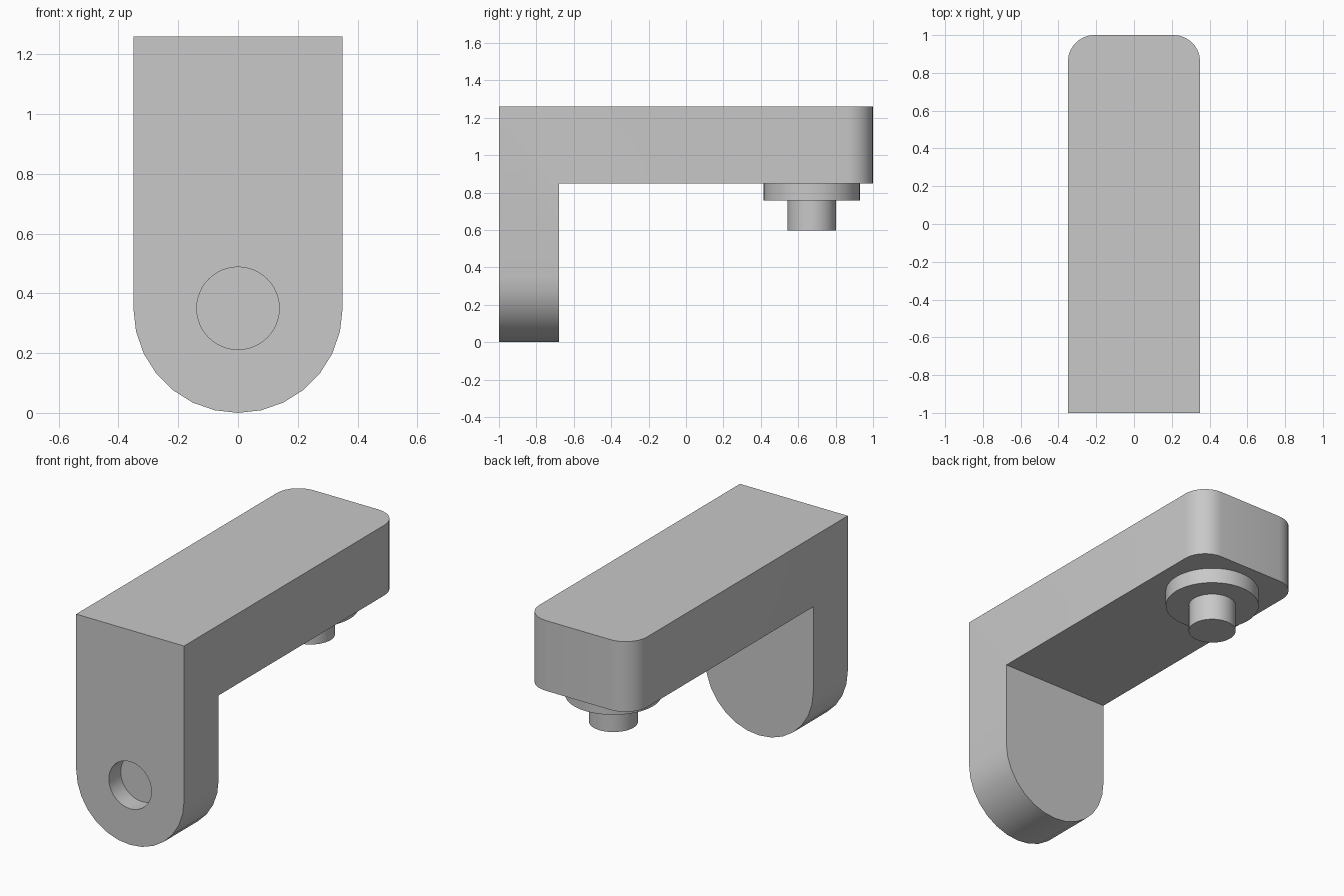
import bpy, bmesh, math
from mathutils import Matrix, Vector

cube = bpy.data.objects.get("Cube")
if cube:
    bpy.data.objects.remove(cube, do_unlink=True)

HALF_W, TOP, ARM_Z, LEG_Y = 0.35, 1.26, 0.848, -0.68
PIN_Y = 0.672

grey = bpy.data.materials.new("plain grey")
grey.use_nodes = True
grey.diffuse_color = (0.58, 0.58, 0.58, 1)
grey.node_tree.nodes["Principled BSDF"].inputs["Base Color"].default_value = grey.diffuse_color


def add_object(name, bm):
    bmesh.ops.recalc_face_normals(bm, faces=bm.faces)
    mesh = bpy.data.meshes.new(name)
    bm.to_mesh(mesh)
    bm.free()
    obj = bpy.data.objects.new(name, mesh)
    bpy.context.collection.objects.link(obj)
    mesh.materials.append(grey)
    return obj


def smooth(obj):
    bpy.ops.object.select_all(action='DESELECT')
    obj.select_set(True)
    bpy.context.view_layer.objects.active = obj
    bpy.ops.object.shade_smooth_by_angle(angle=math.radians(30))


def cylinder(name, radius, depth, matrix):
    bm = bmesh.new()
    bmesh.ops.create_cone(bm, cap_ends=True, segments=48, radius1=radius,
                          radius2=radius, depth=depth, matrix=matrix)
    return add_object(name, bm)


def round_edges(bm, test, radius):
    edges = [e for e in bm.edges if all(test(v.co) for v in e.verts)]
    bmesh.ops.bevel(bm, geom=edges, offset=radius, segments=7, profile=0.5,
                    affect='EDGES', clamp_overlap=False)


# Bracket: L-shaped side profile extruded across the width
bm = bmesh.new()
profile = [(-1, 0), (LEG_Y, 0), (LEG_Y, ARM_Z), (1, ARM_Z), (1, TOP), (-1, TOP)]
face = bm.faces.new([bm.verts.new((-HALF_W, y, z)) for y, z in profile])
extruded = bmesh.ops.extrude_face_region(bm, geom=[face])["geom"]
bmesh.ops.translate(bm, vec=(2 * HALF_W, 0, 0),
                    verts=[g for g in extruded if isinstance(g, bmesh.types.BMVert)])
bmesh.ops.recalc_face_normals(bm, faces=bm.faces)

# Round the arm's end corners and the foot of the leg
for side in (-1, 1):
    round_edges(bm, lambda c: c.y > 0.999 and c.x * side > HALF_W - 0.001, 0.14)
foot = [e for e in bm.edges if all(v.co.z < 0.001 for v in e.verts)
        and abs(e.verts[0].co.x - e.verts[1].co.x) < 0.001]
bmesh.ops.bevel(bm, geom=foot, offset=HALF_W, segments=7, profile=0.5,
                affect='EDGES', clamp_overlap=False)
bmesh.ops.remove_doubles(bm, verts=bm.verts, dist=0.0005)
bmesh.ops.dissolve_degenerate(bm, edges=bm.edges, dist=0.0005)
bracket = add_object("bracket", bm)

# Blind hole in the front of the leg
cutter = cylinder("hole_cutter", 0.138, 0.22,
                  Matrix.Translation((0, -1, HALF_W)) @ Matrix.Rotation(math.pi / 2, 4, 'X'))
cutter.hide_render = True
cutter.hide_viewport = True
cut = bracket.modifiers.new("front_hole", 'BOOLEAN')
cut.operation = 'DIFFERENCE'
cut.solver = 'EXACT'
cut.object = cutter
bpy.context.view_layer.objects.active = bracket
bracket.select_set(True)
bpy.ops.object.modifier_apply(modifier=cut.name)
bpy.data.objects.remove(cutter, do_unlink=True)
smooth(bracket)

# Collar and pin under the arm
for name, radius, low, high in (("collar", 0.257, 0.757, ARM_Z), ("pin", 0.13, 0.597, 0.757)):
    centre = Vector((0, PIN_Y, (low + high) / 2))
    smooth(cylinder(name, radius, high - low, Matrix.Translation(centre)))
